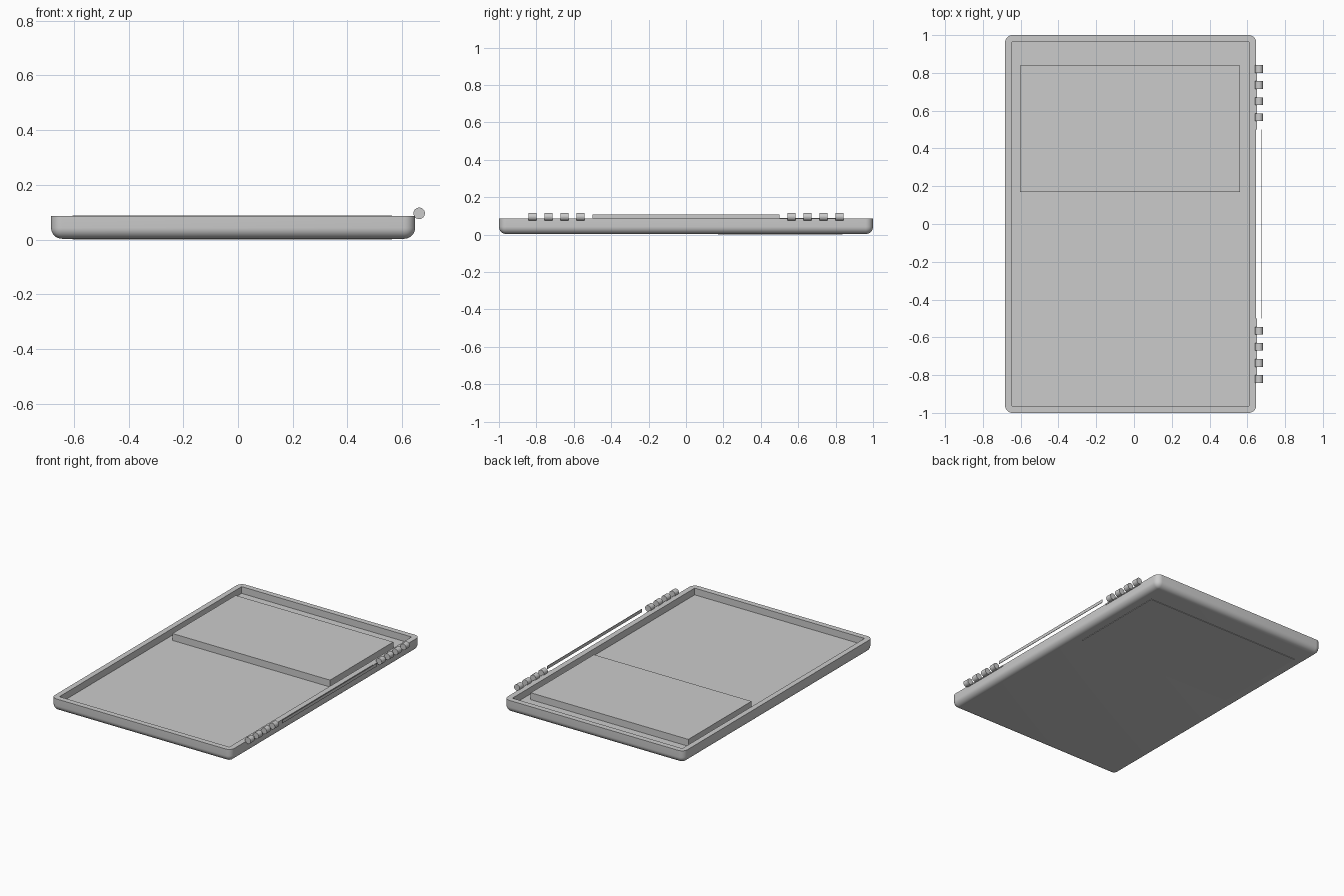
import bpy, bmesh
from mathutils import Matrix, Vector

if "Cube" in bpy.data.objects:
    bpy.data.objects.remove(bpy.data.objects["Cube"], do_unlink=True)

grey = bpy.data.materials.new("plain grey")
grey.use_nodes = True
COLOUR = (0.6, 0.6, 0.6, 1)
grey.diffuse_color = COLOUR
grey.node_tree.nodes["Principled BSDF"].inputs["Base Color"].default_value = COLOUR


def finish(name, bm):
    bmesh.ops.recalc_face_normals(bm, faces=bm.faces)
    mesh = bpy.data.meshes.new(name)
    bm.to_mesh(mesh)
    bm.free()
    mesh.materials.append(grey)
    ob = bpy.data.objects.new(name, mesh)
    bpy.context.collection.objects.link(ob)
    return ob


def box(lo, hi):
    lo, hi = Vector(lo), Vector(hi)
    bm = bmesh.new()
    bmesh.ops.create_cube(
        bm, size=1,
        matrix=Matrix.Translation((lo + hi) / 2) @ Matrix.Diagonal((*(hi - lo), 1)))
    return bm


def activate(ob):
    bpy.ops.object.select_all(action="DESELECT")
    ob.select_set(True)
    bpy.context.view_layer.objects.active = ob


# Tray: rounded sides and underside, flat rim
TOP = 0.087
bm = box((-0.683, -1, 0.003), (0.647, 1, TOP))
rounded = [e for e in bm.edges if any(v.co.z < 0.05 for v in e.verts)]
bmesh.ops.bevel(bm, geom=rounded, offset=0.04, offset_type="OFFSET",
                segments=8, profile=0.5, affect="EDGES")
tray = finish("tray", bm)

# Square-cornered pocket
cutter = finish("pocket_cutter", box((-0.647, -0.963, 0.042), (0.61, 0.963, 0.2)))
cutter.hide_render = True
cut = tray.modifiers.new("pocket", "BOOLEAN")
cut.operation = "DIFFERENCE"
cut.solver = "EXACT"
cut.object = cutter
activate(tray)
bpy.ops.object.modifier_apply(modifier=cut.name)
bpy.data.objects.remove(cutter, do_unlink=True)
bpy.ops.object.shade_smooth_by_angle(angle=0.6)

# Raised panel through the tray floor
finish("raised_panel", box((-0.604, 0.17, 0), (0.562, 0.838, TOP + 0.001)))

# Hinge knuckles and their leaves at both ends
for side, end in ((1, "back"), (-1, "front")):
    for i in range(4):
        bm = bmesh.new()
        bmesh.ops.create_cone(
            bm, cap_ends=True, segments=24, radius1=0.021, radius2=0.021, depth=0.042,
            matrix=Matrix.Translation((0.662, side * (0.565 + 0.085 * i), 0.096))
            @ Matrix.Rotation(1.5708, 4, "X"))
        activate(finish(f"hinge_knuckle_{end}_{i + 1}", bm))
        bpy.ops.object.shade_smooth_by_angle(angle=0.6)
    near, far = sorted((side * 0.5, side * 0.838))
    finish(f"hinge_leaf_{end}", box((0.643, near, 0.079), (0.65, far, 0.087)))

# Thin strip between the hinges
finish("hinge_strip", box((0.675, -0.5, 0.086), (0.678, 0.5, 0.107)))
